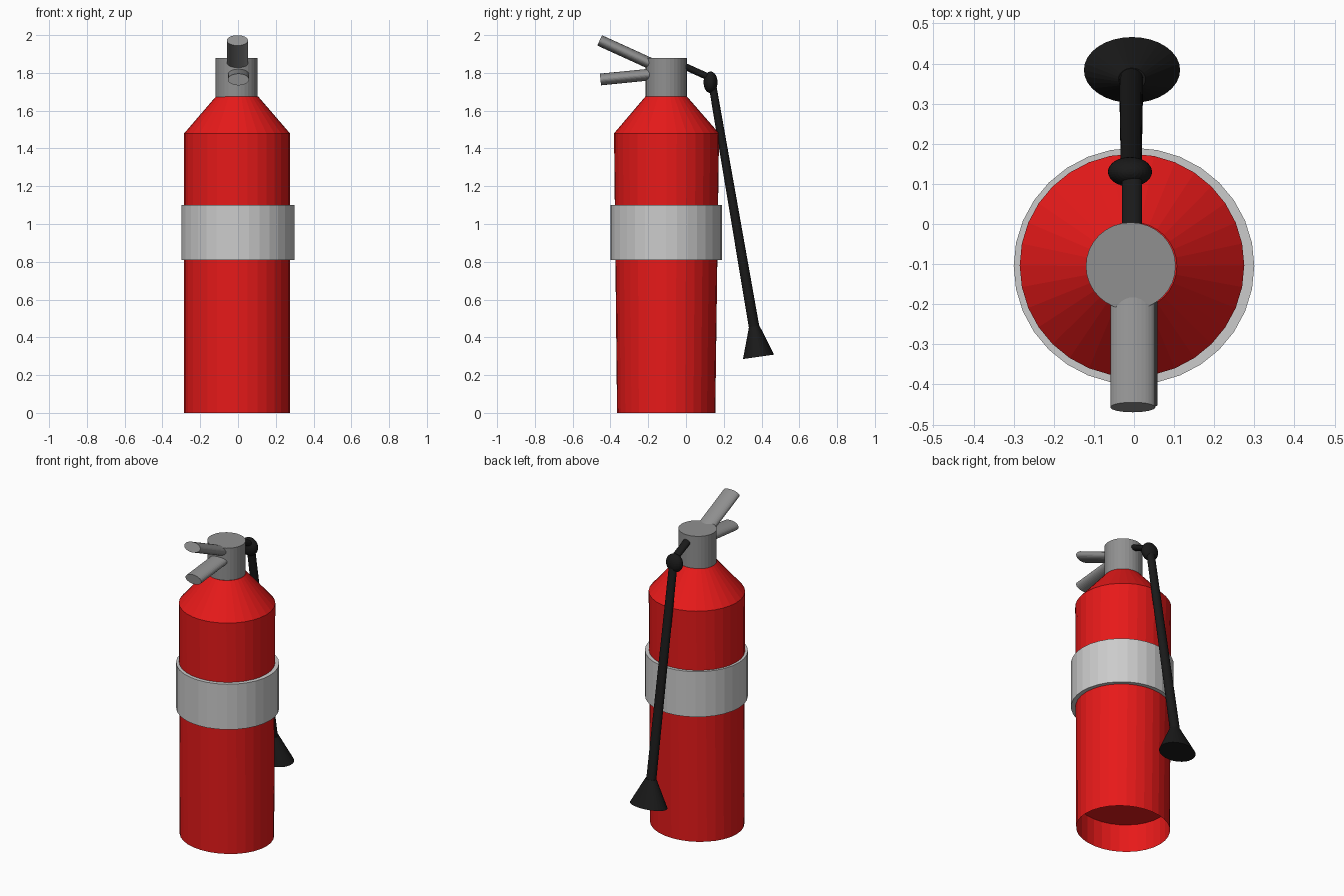
import bpy, bmesh, math
from mathutils import Vector

if "Cube" in bpy.data.objects:
    bpy.data.objects.remove(bpy.data.objects["Cube"])


def material(name, rgb):
    m = bpy.data.materials.new(name)
    m.diffuse_color = (*rgb, 1)
    m.use_nodes = True
    m.node_tree.nodes["Principled BSDF"].inputs["Base Color"].default_value = m.diffuse_color
    return m


RED = material("red_paint", (0.8, 0.01, 0.01))
BLACK = material("black_rubber", (0.01, 0.01, 0.01))
LIGHT = material("light_grey", (0.55, 0.55, 0.55))
GREY = material("mid_grey", (0.28, 0.28, 0.28))


def finish(name, bm, mat):
    bmesh.ops.recalc_face_normals(bm, faces=bm.faces)
    mesh = bpy.data.meshes.new(name)
    bm.to_mesh(mesh)
    bm.free()
    mesh.materials.append(mat)
    obj = bpy.data.objects.new(name, mesh)
    bpy.context.collection.objects.link(obj)
    return obj


def loft(name, mat, sections, axis=(0, 1), x=0.0, sides=32, caps=(True, True)):
    """Skin elliptical rings (y, z, x radius, cross radius) square to a (y, z) axis."""
    bm = bmesh.new()
    d = Vector(axis).normalized()
    rings = []
    for y, z, rx, rn in sections:
        ring = []
        for i in range(sides):
            a = 2 * math.pi * i / sides
            s = rn * math.sin(a)
            ring.append(bm.verts.new((x + rx * math.cos(a), y + s * d.y, z - s * d.x)))
        rings.append(ring)
    for low, high in zip(rings, rings[1:]):
        for i in range(sides):
            j = (i + 1) % sides
            bm.faces.new((low[i], low[j], high[j], high[i]))
    for ring, closed in zip((rings[0], rings[-1]), caps):
        if closed:
            bm.faces.new(ring)
    return finish(name, bm, mat)


def rod(name, mat, start, end, r0, r1, x=0.0, sides=32):
    axis = (end[0] - start[0], end[1] - start[1])
    return loft(name, mat, [(*start, *r0), (*end, *r1)], axis, x, sides)


CY = -0.105

# tank with sloping shoulder, open skirt and recessed bottom
loft("tank", RED, [(CY, 0, 0.28, 0.26), (-0.103, 1.48, 0.28, 0.278),
                   (CY, 1.675, 0.112, 0.11)], x=-0.005, caps=(False, True))
loft("bottom_plate", RED, [(CY, 0.18, 0.279, 0.261)], x=-0.005, caps=(True, False))

# label band
loft("label_band", LIGHT, [(CY, 0.81, 0.272, 0.26), (CY, 0.81, 0.30, 0.295),
                           (CY, 1.10, 0.30, 0.295), (CY, 1.10, 0.272, 0.265)],
     caps=(False, False))

# valve head and squeeze handles
loft("valve_head", GREY, [(CY, 1.665, 0.112, 0.109), (CY, 1.88, 0.112, 0.109)], x=-0.008)
rod("upper_handle", GREY, (-0.13, 1.823), (-0.457, 1.972), (0.056, 0.03), (0.056, 0.03), -0.003)
rod("lower_handle", GREY, (-0.13, 1.797), (-0.453, 1.765), (0.056, 0.031), (0.056, 0.031), 0.002)

# hose outlet, elbow joint, hanging hose and horn
rod("hose_outlet", BLACK, (-0.03, 1.845), (0.13, 1.773), (0.025, 0.018), (0.025, 0.018), -0.005)
bm = bmesh.new()
bmesh.ops.create_uvsphere(bm, u_segments=32, v_segments=16, radius=1)
bmesh.ops.scale(bm, vec=(0.055, 0.037, 0.057), verts=bm.verts)
elbow = finish("hose_elbow", bm, BLACK)
elbow.location = (-0.01, 0.13, 1.75)
rod("hose", BLACK, (0.134, 1.77), (0.363, 0.44), (0.026, 0.02), (0.03, 0.028), -0.007)
rod("horn", BLACK, (0.361, 0.458), (0.384, 0.297), (0.034, 0.028), (0.12, 0.083), -0.005)
